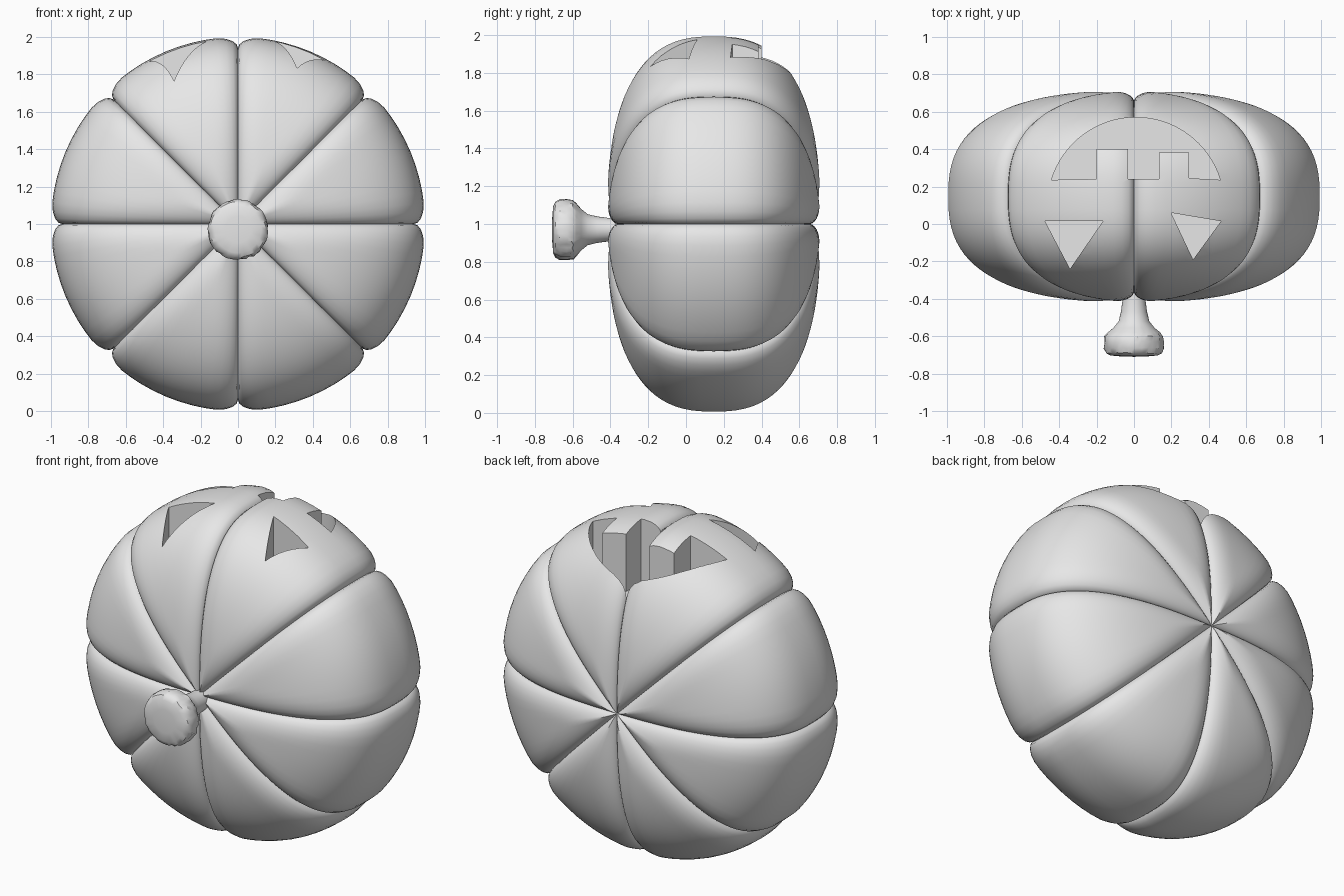
import bpy, bmesh, random
from math import sin, cos, pi, radians, sqrt

random.seed(4)
cube = bpy.data.objects.get("Cube")
if cube:
    bpy.data.objects.remove(cube, do_unlink=True)

grey = bpy.data.materials.new("plain grey")
grey.use_nodes = True
grey.diffuse_color = (0.8, 0.8, 0.8, 1)
grey.node_tree.nodes["Principled BSDF"].inputs["Base Color"].default_value = (0.8, 0.8, 0.8, 1)


def finish(name, bm):
    """Turn a bmesh into a named object."""
    bmesh.ops.recalc_face_normals(bm, faces=bm.faces)
    mesh = bpy.data.meshes.new(name)
    bm.to_mesh(mesh)
    bm.free()
    mesh.materials.append(grey)
    obj = bpy.data.objects.new(name, mesh)
    bpy.context.collection.objects.link(obj)
    return obj


def activate(obj):
    bpy.ops.object.select_all(action='DESELECT')
    obj.select_set(True)
    bpy.context.view_layer.objects.active = obj


def loft(name, start, rings, end):
    """Skin closed rings and close both tips with fans."""
    bm = bmesh.new()
    loops = [[bm.verts.new(p) for p in ring] for ring in rings]
    tips = bm.verts.new(start), bm.verts.new(end)
    count = len(loops[0])
    for i in range(count):
        j = (i + 1) % count
        for a, b in zip(loops, loops[1:]):
            bm.faces.new((a[i], a[j], b[j], b[i]))
        bm.faces.new((tips[0], loops[0][j], loops[0][i]))
        bm.faces.new((tips[1], loops[-1][i], loops[-1][j]))
    return finish(name, bm)


# Ribbed body: squarish round profile about the y axis with eight rounded grooves
LOBES, STEPS, RINGS = 8, 16, 72
MID_Y, HALF, POWER = 0.147, 0.567, 2.6
DEPTH, WIDTH = 0.06, 0.13


def body_point(theta, lobe, u):
    r = cos(theta) ** (2 / POWER)
    s = abs(sin(theta)) ** (2 / POWER) * (1 if theta > 0 else -1)
    # outward direction of the profile
    nr = r ** (POWER - 1)
    ny = abs(s) ** (POWER - 1) / HALF * (1 if s > 0 else -1)
    length = sqrt(nr * nr + ny * ny)
    # sink towards the nearest groove
    wedge = 2 * pi / LOBES
    t = min(1, r * sin(min(u, 1 - u) * wedge) / WIDTH)
    sink = DEPTH * (1 - sqrt(1 - (1 - t) ** 2))
    radius = max(r - sink * nr / length, r * 0.2)
    y = MID_Y + HALF * s - sink * ny / length
    phi = (lobe + u) * wedge
    return radius * cos(phi), y, 1 + radius * sin(phi)


rings = []
for k in range(1, RINGS):
    theta = pi / 2 * sin(pi / 2 * (2 * k / RINGS - 1))
    rings.append([body_point(theta, lobe, 0.5 - 0.5 * cos(pi * i / STEPS))
                  for lobe in range(LOBES) for i in range(STEPS)])
tip = HALF - DEPTH
body = loft("pumpkin_body", (0, MID_Y - tip, 1), rings, (0, MID_Y + tip, 1))


# Carved face: straight-sided pockets cut down from the top
def carve(outline, floor=1.6, top=2.2):
    bm = bmesh.new()
    face = bm.faces.new([bm.verts.new((x, y, floor)) for x, y in outline])
    out = bmesh.ops.extrude_face_region(bm, geom=[face])
    moved = [v for v in out["geom"] if isinstance(v, bmesh.types.BMVert)]
    bmesh.ops.translate(bm, verts=moved, vec=(0, 0, top - floor))
    cutter = finish("face_cutter", bm)
    cutter.hide_render = True
    activate(body)
    mod = body.modifiers.new("carve", 'BOOLEAN')
    mod.operation, mod.solver, mod.object = 'DIFFERENCE', 'EXACT', cutter
    bpy.ops.object.modifier_apply(modifier=mod.name)
    bpy.data.objects.remove(cutter, do_unlink=True)


right_eye = [(-0.476, 0.015), (-0.166, 0.015), (-0.342, -0.24)]
left_eye = [(0.198, 0.06), (0.465, 0.015), (0.316, -0.19)]
arc = [radians(17 + 146 * i / 32) for i in range(33)]
mouth = [(0.01 + 0.472 * cos(a), 0.098 + 0.472 * sin(a)) for a in arc]
mouth += [(-0.2, 0.24), (-0.2, 0.4), (-0.033, 0.4), (-0.033, 0.24),
          (0.134, 0.24), (0.134, 0.383), (0.294, 0.383), (0.294, 0.245)]
for outline in (right_eye, left_eye, mouth):
    carve(outline)

# Stem: flared stalk with a crinkled rim, as (y, radius, roughness)
profile = [(-0.3, 0.06, 0), (-0.41, 0.062, 0), (-0.47, 0.07, 0), (-0.52, 0.082, 0),
           (-0.555, 0.11, 0), (-0.58, 0.14, 0.002), (-0.6, 0.156, 0.005),
           (-0.63, 0.16, 0.006), (-0.665, 0.16, 0.005), (-0.69, 0.148, 0.003),
           (-0.703, 0.125, 0), (-0.708, 0.07, 0)]
SIDES = 48
rings = []
for y, radius, rough in profile:
    ring = []
    for i in range(SIDES):
        a = 2 * pi * i / SIDES
        r = radius + random.uniform(-rough, rough)
        ring.append((r * cos(a), y + random.uniform(-rough, rough), 0.97 + r * sin(a)))
    rings.append(ring)
stem = loft("stem", (0, -0.3, 0.97), rings, (0, -0.71, 0.97))

# Smooth surfaces with crisp creases and cut edges
for obj, angle in ((body, 50), (stem, 35)):
    activate(obj)
    bpy.ops.object.shade_smooth_by_angle(angle=radians(angle))
